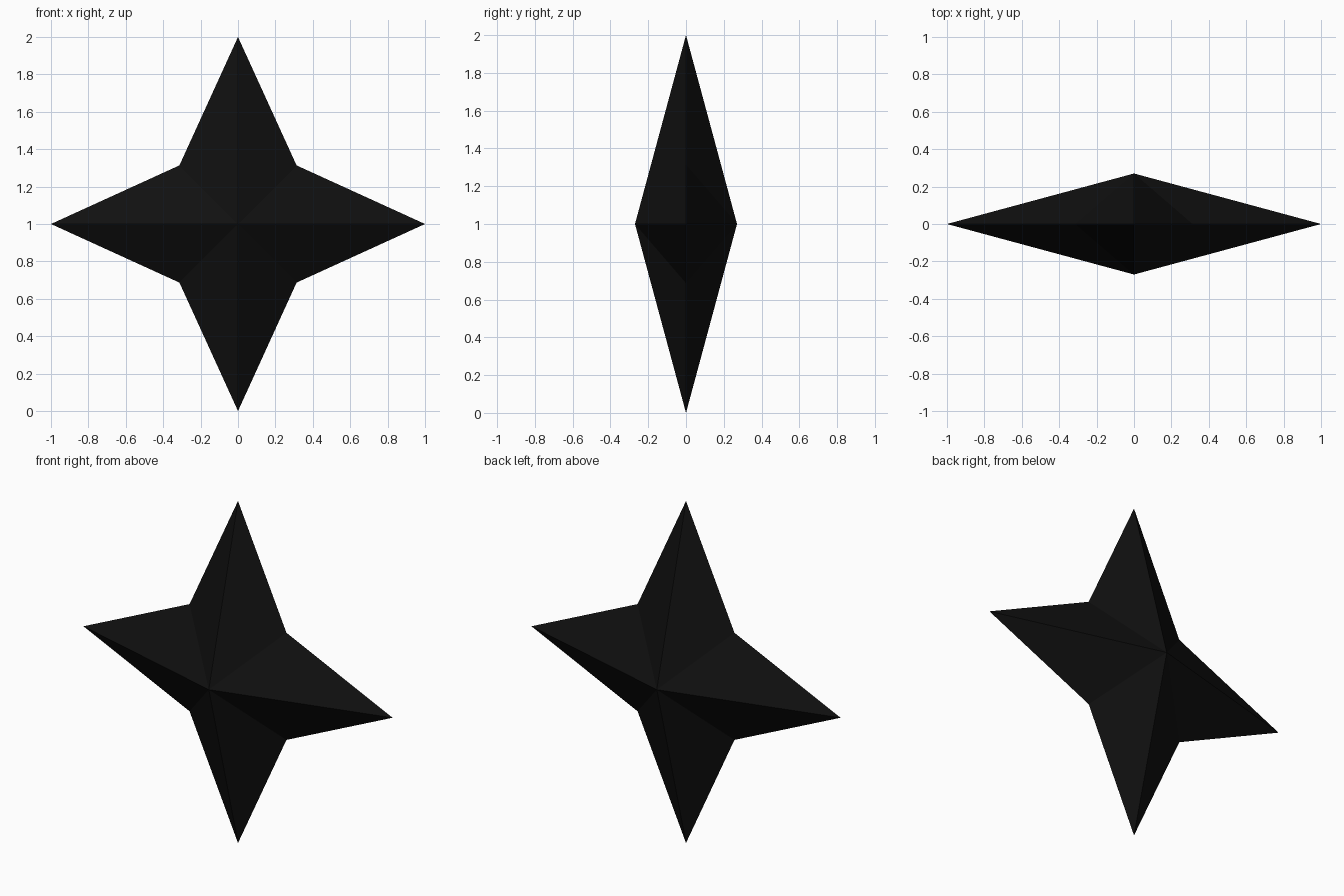
import bpy
import bmesh
from math import sin, cos, pi

# Remove the default cube
cube = bpy.data.objects.get("Cube")
if cube:
    bpy.data.objects.remove(cube, do_unlink=True)

POINTS = 4
TIP_RADIUS = 1.0
NOTCH_RADIUS = 0.443
HALF_DEPTH = 0.27
CENTRE_Z = 1.0

# Near-black material
black = bpy.data.materials.new("near_black")
black.use_nodes = True
colour = (0.005, 0.005, 0.005, 1.0)
black.diffuse_color = colour
black.node_tree.nodes["Principled BSDF"].inputs["Base Color"].default_value = colour

# Star outline: tips alternate with notches
bm = bmesh.new()
rim = []
for i in range(POINTS * 2):
    radius = NOTCH_RADIUS if i % 2 else TIP_RADIUS
    angle = i * pi / POINTS
    rim.append(bm.verts.new((radius * cos(angle), 0, CENTRE_Z + radius * sin(angle))))

# Faceted front and back, each fanned from a raised centre
for y in (-HALF_DEPTH, HALF_DEPTH):
    peak = bm.verts.new((0, y, CENTRE_Z))
    for i, vert in enumerate(rim):
        bm.faces.new((peak, vert, rim[(i + 1) % len(rim)]))
bmesh.ops.recalc_face_normals(bm, faces=bm.faces)

mesh = bpy.data.meshes.new("four_point_star")
bm.to_mesh(mesh)
bm.free()
mesh.materials.append(black)
star = bpy.data.objects.new("four_point_star", mesh)
bpy.context.collection.objects.link(star)
